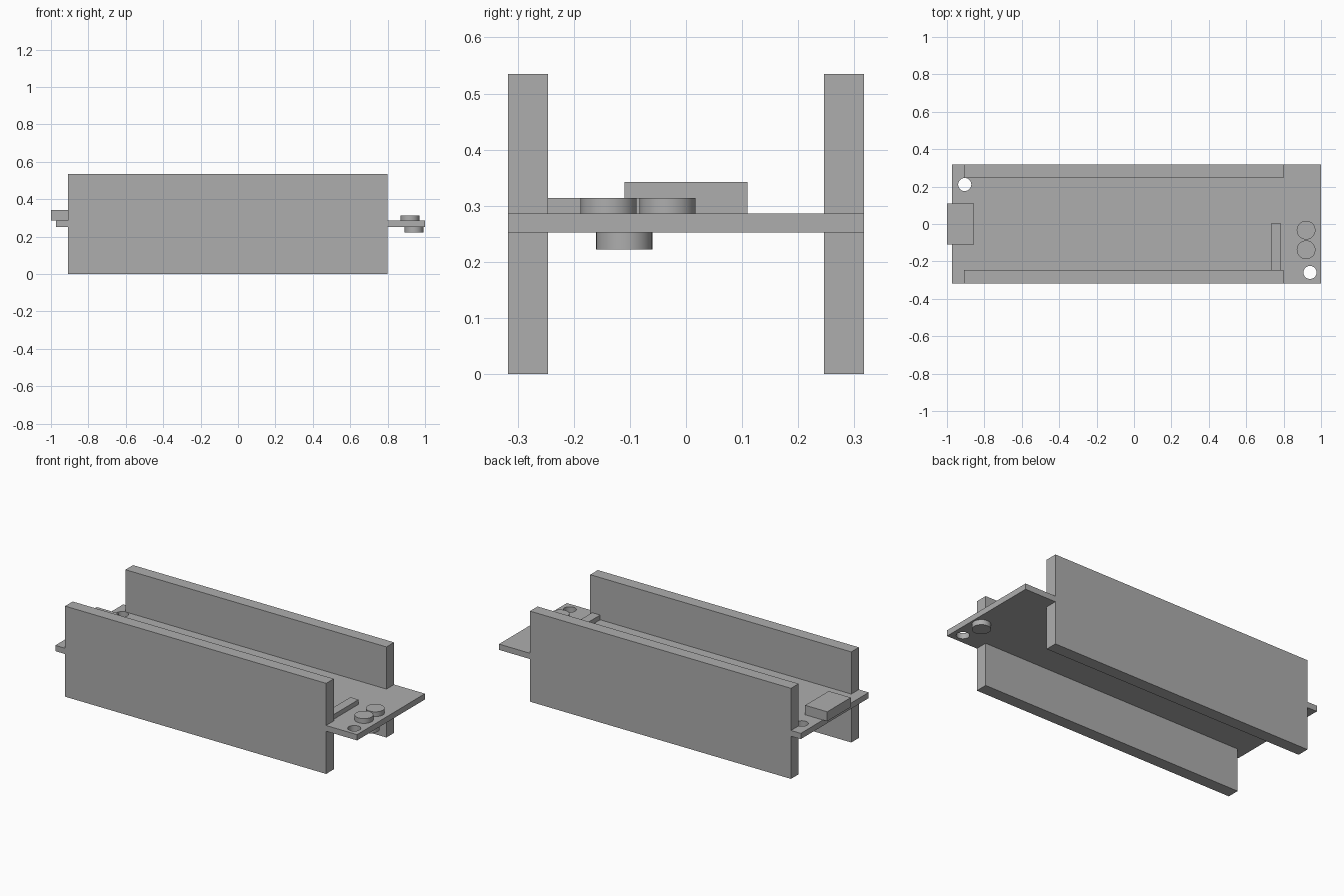
import bpy
import bmesh
import math

if "Cube" in bpy.data.objects:
    bpy.data.objects.remove(bpy.data.objects["Cube"], do_unlink=True)

grey = bpy.data.materials.new("plain_grey")
grey.use_nodes = True
grey.diffuse_color = (0.42, 0.42, 0.42, 1)
grey.node_tree.nodes["Principled BSDF"].inputs["Base Color"].default_value = (0.42, 0.42, 0.42, 1)


def prism(name, outline, z0, z1):
    """Extrude an anticlockwise outline from z0 up to z1."""
    bm = bmesh.new()
    face = bm.faces.new([bm.verts.new((x, y, z0)) for x, y in outline])
    top = bmesh.ops.extrude_face_region(bm, geom=[face])["geom"]
    verts = [v for v in top if isinstance(v, bmesh.types.BMVert)]
    bmesh.ops.translate(bm, verts=verts, vec=(0, 0, z1 - z0))
    bmesh.ops.recalc_face_normals(bm, faces=bm.faces)
    mesh = bpy.data.meshes.new(name)
    bm.to_mesh(mesh)
    bm.free()
    mesh.materials.append(grey)
    obj = bpy.data.objects.new(name, mesh)
    bpy.context.collection.objects.link(obj)
    return obj


def box(name, x0, x1, y0, y1, z0, z1):
    return prism(name, [(x0, y0), (x1, y0), (x1, y1), (x0, y1)], z0, z1)


def disc(name, x, y, r, z0, z1, sides=48):
    angles = [2 * math.pi * i / sides for i in range(sides)]
    obj = prism(name, [(x + r * math.cos(a), y + r * math.sin(a)) for a in angles], z0, z1)
    bpy.ops.object.select_all(action="DESELECT")
    obj.select_set(True)
    bpy.context.view_layer.objects.active = obj
    bpy.ops.object.shade_smooth_by_angle(angle=math.radians(30))
    return obj


bottom, top = 0.252, 0.286       # board faces
half, inner = 0.317, 0.246       # outer and inner side of the panels
left_end, right_end = -0.908, 0.798

# Circuit board, notched where the side panels pass
lower = [(-0.972, -half), (left_end, -half), (left_end, -inner),
         (right_end, -inner), (right_end, -half), (1.0, -half)]
upper = [(x, -y) for x, y in reversed(lower)]
board = prism("board", lower + upper, bottom, top)

# Mounting holes through the board
for x, y in [(0.941, -0.259), (-0.905, 0.211)]:
    cutter = disc("hole_cutter", x, y, 0.035, bottom - 0.1, top + 0.1)
    cutter.hide_render = True
    mod = board.modifiers.new("hole", "BOOLEAN")
    mod.operation = "DIFFERENCE"
    mod.solver = "EXACT"
    mod.object = cutter
    bpy.context.view_layer.objects.active = board
    bpy.ops.object.modifier_apply(modifier=mod.name)
    bpy.data.objects.remove(cutter, do_unlink=True)

# Tall side panels
box("front_panel", left_end, right_end, -half, -inner, 0, 0.535)
box("back_panel", left_end, right_end, inner, half, 0, 0.535)

# Parts on top of the board
box("connector", -1.0, -0.856, -0.11, 0.11, top, 0.342)
box("header_strip", 0.733, 0.786, -inner, 0.002, top, 0.314)
for name, y in [("front_button", -0.138), ("back_button", -0.033)]:
    disc(name, 0.92, y, 0.05, top, 0.314)

# Button under the board
disc("lower_button", 0.941, -0.11, 0.05, 0.222, bottom)
